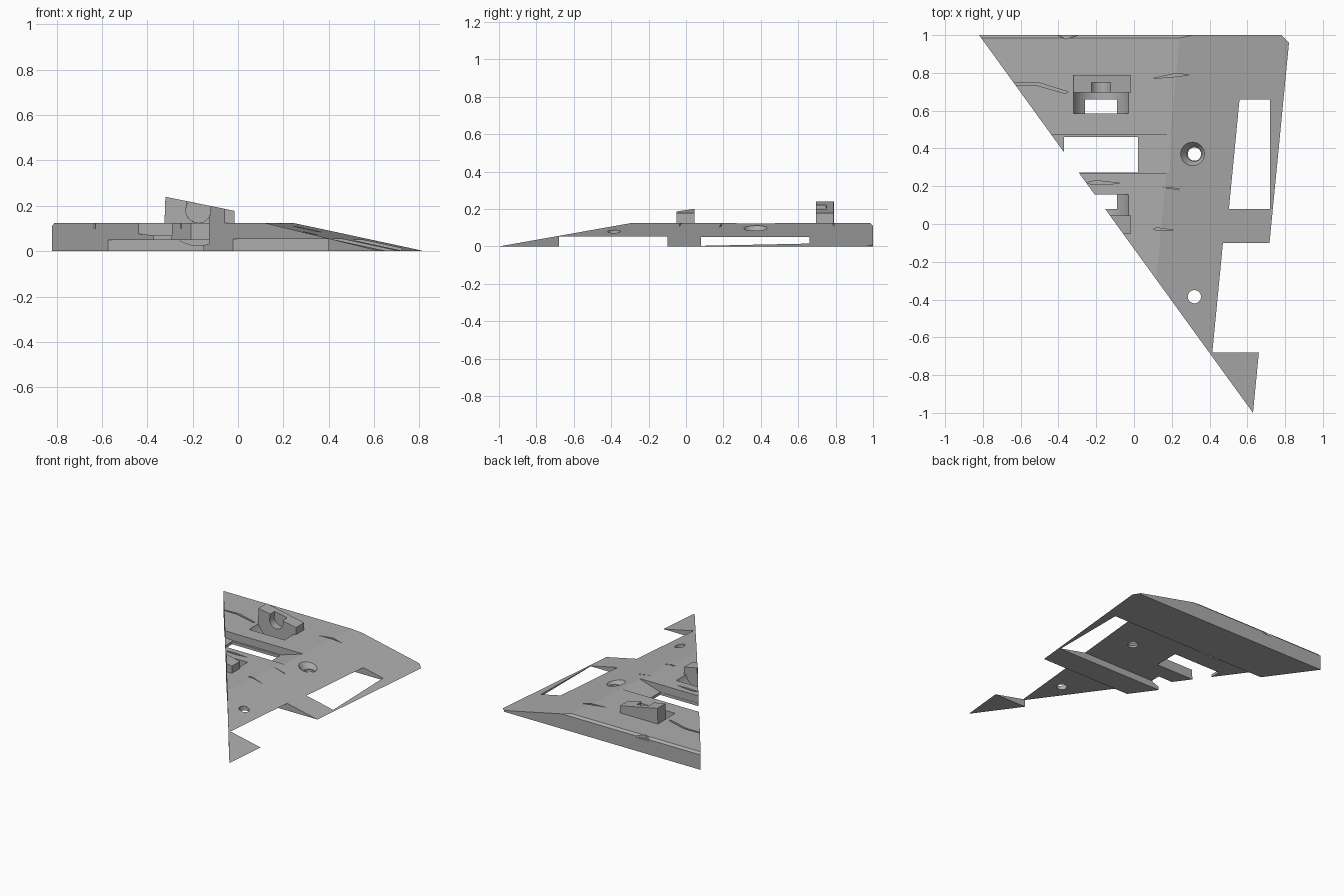
import bpy, bmesh, math
from mathutils import Vector

old = bpy.data.objects.get("Cube")
if old:
    bpy.data.objects.remove(old)

grey = bpy.data.materials.new("hull grey")
grey.use_nodes = True
grey.diffuse_color = (0.42, 0.42, 0.42, 1)
grey.node_tree.nodes["Principled BSDF"].inputs["Base Color"].default_value = grey.diffuse_color

TOP = 0.125                                   # deck height
MID = 0.37                                    # mirror line of the two axle mounts
AXLE_X, AXLE_Z = -0.175, 0.18
DIAGONAL = ((-0.82, 1, 0), (-2.0, -1.45, 0))  # point and outward normal of the long cut edge


def finish(bm, name):
    bmesh.ops.recalc_face_normals(bm, faces=bm.faces)
    mesh = bpy.data.meshes.new(name)
    bm.to_mesh(mesh)
    bm.free()
    mesh.materials.append(grey)
    ob = bpy.data.objects.new(name, mesh)
    bpy.context.collection.objects.link(ob)
    return ob


def prism(points, lo, hi, axis="z"):
    """Extrude a flat outline along z, or an x-z outline along y."""
    bm = bmesh.new()
    place = (lambda a, b: (a, b, lo)) if axis == "z" else (lambda a, b: (a, lo, b))
    face = bm.faces.new([bm.verts.new(place(*p)) for p in points])
    moved = bmesh.ops.extrude_face_region(bm, geom=[face])["geom"]
    step = Vector((0, 0, hi - lo)) if axis == "z" else Vector((0, hi - lo, 0))
    bmesh.ops.translate(bm, vec=step, verts=[v for v in moved if isinstance(v, bmesh.types.BMVert)])
    return bm


def box(x0, x1, y0, y1, z0, z1):
    return prism([(x0, y0), (x1, y0), (x1, y1), (x0, y1)], z0, z1)


def circle(x, y, r, n=40):
    return [(x + r * math.cos(math.tau * i / n), y + r * math.sin(math.tau * i / n)) for i in range(n)]


def trim(bm, point, normal):
    """Remove everything beyond a plane and cap the cut."""
    cut = bmesh.ops.bisect_plane(bm, geom=bm.verts[:] + bm.edges[:] + bm.faces[:], dist=1e-5,
                                 plane_co=point, plane_no=Vector(normal).normalized(),
                                 clear_outer=True)["geom_cut"]
    edges = [e for e in cut if isinstance(e, bmesh.types.BMEdge) and e.is_boundary]
    bmesh.ops.holes_fill(bm, edges=edges)


def carve(ob, cutters):
    """Subtract each cutter, then apply the result."""
    helpers = [finish(bm, "cutter") for bm in cutters]
    for helper in helpers:
        helper.hide_render = True
        mod = ob.modifiers.new("cut", "BOOLEAN")
        mod.operation, mod.solver, mod.object = "DIFFERENCE", "EXACT", helper
    bpy.context.view_layer.update()
    graph = bpy.context.evaluated_depsgraph_get()
    mesh = bpy.data.meshes.new_from_object(ob.evaluated_get(graph))
    ob.modifiers.clear()
    ob.data = mesh
    for helper in helpers:
        bpy.data.objects.remove(helper)


# Wedge hull: a slab trimmed by the diagonal, slope, back chamfer and corner
hull = box(-1, 1, -1.2, 1, 0, TOP)
trim(hull, *DIAGONAL)
trim(hull, (0.63, -1, 0), (0.215, -0.0209, 1))
trim(hull, (0, 1, 0.11), (0, 1, 1))
trim(hull, (0.78, 1, 0), (1, 1, 0))
hull = finish(hull, "wedge_hull")

cutters = []

# Two channels across the underside
cutters.append(box(-1, 0.72, -0.68, -0.10, -0.1, 0.053))
cutters.append(box(-1, 0.72, 0.08, 0.66, -0.1, 0.05))

# Ramped deck groove and its opening
cutters.append(prism([(-0.6, 0.09), (-0.37, 0.07), (0.02, 0.07), (0.2, TOP), (0.22, 0.2), (-0.6, 0.2)],
                     0.27, 0.475, "y"))
cutters.append(box(-0.37, 0.02, 0.272, 0.46, -0.1, 0.3))

# Round troughs in front of both axle mounts
for y0, y1 in ((0.585, 0.695), (0.045, 0.155)):
    cutters.append(prism(circle(AXLE_X, AXLE_Z, 0.155, 64), y0, y1, "y"))

# Bolt holes, the upper one with a countersink
for y in (MID, -0.385):
    cutters.append(prism(circle(0.32, y, 0.035), -0.1, 0.3))
sink = bmesh.new()
bmesh.ops.create_cone(sink, cap_ends=True, segments=40, radius1=0.04, radius2=0.085, depth=0.06)
bmesh.ops.translate(sink, vec=(0.32, MID, 0.097), verts=sink.verts)
cutters.append(sink)

# Thin cracks and gouges in the deck
cracks = [
    [(-0.66, 0.735), (-0.52, 0.735), (-0.36, 0.69), (-0.35, 0.70), (-0.51, 0.75), (-0.66, 0.745)],
    [(0.10, 0.77), (0.22, 0.78), (0.29, 0.79), (0.22, 0.797)],
    [(-0.27, 0.215), (-0.17, 0.21), (-0.07, 0.215), (-0.20, 0.23)],
    [(0.10, -0.03), (0.22, -0.035), (0.12, -0.02)],
    [(0.15, 0.195), (0.26, 0.178), (0.25, 0.186)],
    [(-0.43, 1.01), (-0.36, 0.98), (-0.26, 1.01)],
]
for crack in cracks:
    cutters.append(prism(crack, 0.10, 0.2))

carve(hull, cutters)

# Axle mounts: sloped blocks with a half-round seat, mirrored about the groove
for name, side in (("back_axle_mount", 1), ("front_axle_mount", -1)):
    near, seat, far = (MID + side * d for d in (0.325, 0.38, 0.42))
    outline = [(-0.325, 0.1), (-0.015, 0.1), (-0.015, 0.178), (-0.32, 0.24)]
    block = prism(outline, near, far, "y")
    if side < 0:
        trim(block, *DIAGONAL)
    mount = finish(block, name)
    carve(mount, [prism(circle(AXLE_X, AXLE_Z, 0.055), near - side * 0.02, seat, "y")])
    if side > 0:
        # Seat is open at the top
        carve(mount, [box(-0.225, -0.125, near - 0.02, seat - 0.001, AXLE_Z, 0.3)])
        bevel = mount.modifiers.new("soft edges", "BEVEL")
        bevel.width, bevel.segments, bevel.limit_method = 0.006, 2, "ANGLE"
